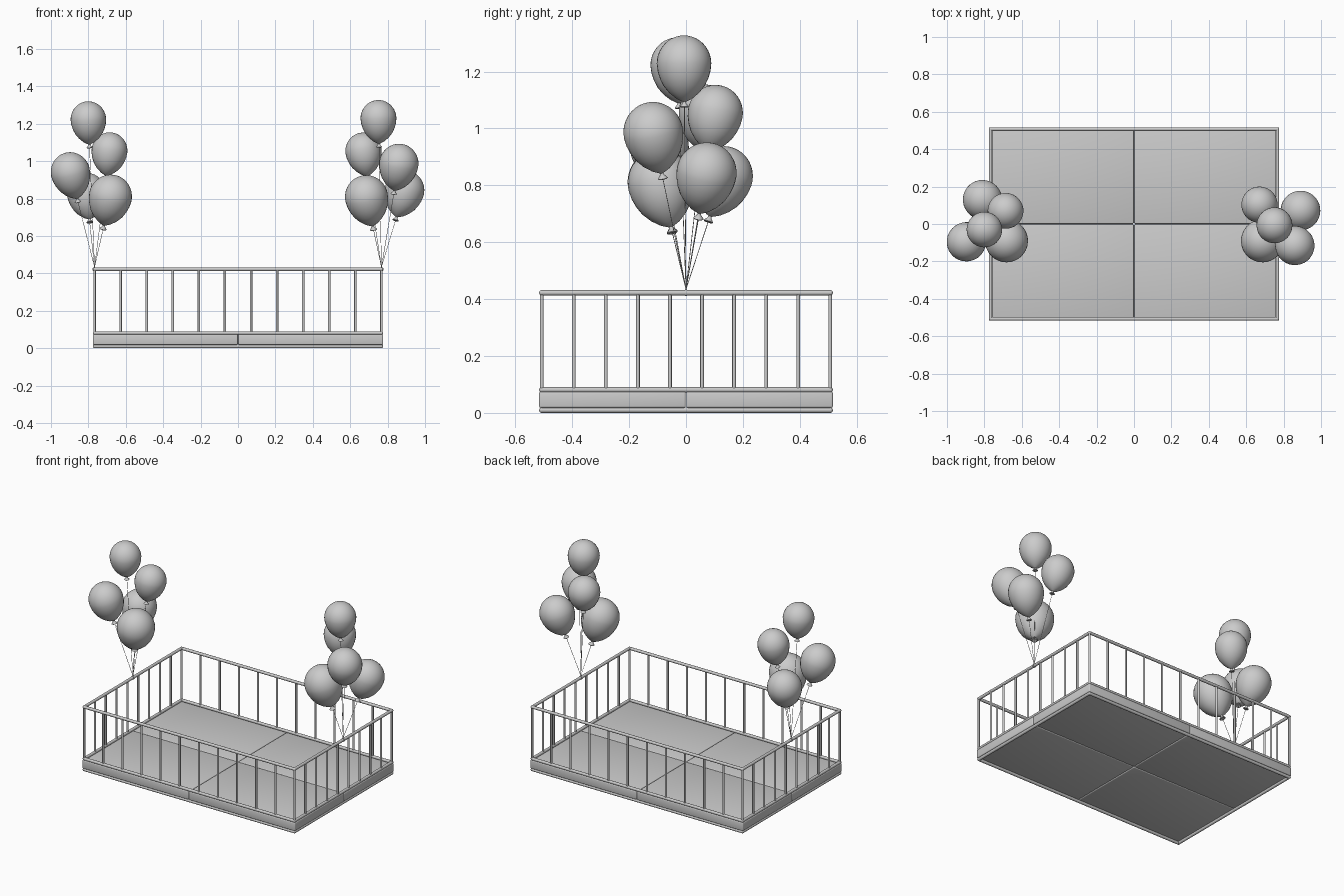
import bpy, bmesh, math
from mathutils import Vector

cube = bpy.data.objects.get("Cube")
if cube:
    bpy.data.objects.remove(cube)

grey = bpy.data.materials.new("light_grey")
grey.use_nodes = True
COLOUR = (0.6, 0.6, 0.6, 1)
grey.diffuse_color = COLOUR
grey.node_tree.nodes["Principled BSDF"].inputs["Base Color"].default_value = COLOUR


def finish(name, bm, angle=40):
    """Turn a bmesh into a shaded object."""
    bmesh.ops.recalc_face_normals(bm, faces=bm.faces[:])
    mesh = bpy.data.meshes.new(name)
    bm.to_mesh(mesh)
    bm.free()
    mesh.materials.append(grey)
    obj = bpy.data.objects.new(name, mesh)
    bpy.context.collection.objects.link(obj)
    bpy.ops.object.select_all(action='DESELECT')
    obj.select_set(True)
    bpy.context.view_layer.objects.active = obj
    bpy.ops.object.shade_smooth_by_angle(angle=math.radians(angle))
    return obj


def tube(bm, start, end, radius, sides=12):
    """Add a straight round bar between two points."""
    start, end = Vector(start), Vector(end)
    axis = end - start
    geo = bmesh.ops.create_cone(bm, cap_ends=True, segments=sides, radius1=radius,
                                radius2=radius, depth=axis.length)
    turn = axis.to_track_quat('Z', 'Y').to_matrix()
    bmesh.ops.rotate(bm, verts=geo["verts"], matrix=turn)
    bmesh.ops.translate(bm, verts=geo["verts"], vec=(start + end) / 2)


X, Y = 0.767, 0.507           # rail centre lines
RAIL, POST = 0.0095, 0.0065   # radii
LOW, TOP = 0.081, 0.422       # rail heights

# Rectangular rail loops with rounded corners
for name, z in (("bottom_rail", RAIL), ("lower_rail", LOW), ("top_rail", TOP)):
    bm = bmesh.new()
    corners = [Vector(c) for c in ((-X, -Y, z), (X, -Y, z), (X, Y, z), (-X, Y, z))]
    for i, c in enumerate(corners):
        tube(bm, c, corners[(i + 1) % 4], RAIL)
        ball = bmesh.ops.create_uvsphere(bm, u_segments=12, v_segments=8, radius=RAIL)
        bmesh.ops.translate(bm, verts=ball["verts"], vec=c)
    finish(name, bm)

# Upright posts
bm = bmesh.new()
for side in (-1, 1):
    for i in range(12):
        x = -X + 2 * X * i / 11
        tube(bm, (x, side * Y, LOW), (x, side * Y, TOP), POST)
    for i in range(1, 9):
        y = -Y + 2 * Y * i / 9
        tube(bm, (side * X, y, LOW), (side * X, y, TOP), POST)
finish("railing_posts", bm)

# Four floor panels meeting at a cross seam
GAP = 0.001
for sx, across in ((-1, "right"), (1, "left")):
    for sy, along in ((-1, "front"), (1, "back")):
        bm = bmesh.new()
        bmesh.ops.create_cube(bm, size=1)
        w, d = X + RAIL - GAP, Y + RAIL - GAP
        bmesh.ops.scale(bm, verts=bm.verts[:], vec=(w, d, 0.056))
        bmesh.ops.translate(bm, verts=bm.verts[:],
                            vec=(sx * (GAP + w / 2), sy * (GAP + d / 2), 0.046))
        bmesh.ops.bevel(bm, geom=bm.edges[:], offset=0.006, segments=3,
                        profile=0.5, affect='EDGES')
        finish(f"floor_panel_{along}_{across}", bm)

# Balloon outline for a unit radius: dome, tapering body, neck, flared knot
profile = [(math.cos(a), 1.03 * math.sin(a))
           for a in (math.radians(90 - 9 * i) for i in range(11))]
profile[0] = (0, 1.03)
profile += [(0.97, -0.27), (0.89, -0.54), (0.76, -0.81), (0.56, -1.06),
            (0.31, -1.27), (0.14, -1.36), (0.06, -1.4), (0.07, -1.46),
            (0.17, -1.58), (0.13, -1.61), (0, -1.55)]


def balloon(name, centre, radius, tie):
    centre = Vector(centre)
    axis = (centre - tie).normalized()
    bm = bmesh.new()
    verts = [bm.verts.new((r * radius, 0, h * radius)) for r, h in profile]
    edges = [bm.edges.new(pair) for pair in zip(verts, verts[1:])]
    bmesh.ops.spin(bm, geom=verts + edges, cent=(0, 0, 0), axis=(0, 0, 1),
                   angle=math.tau, steps=32, use_duplicate=False)
    bmesh.ops.remove_doubles(bm, verts=bm.verts[:], dist=0.0001)
    obj = finish(name, bm, 60)
    obj.rotation_mode = 'QUATERNION'
    obj.rotation_quaternion = axis.to_track_quat('Z', 'Y')
    obj.location = centre
    # String from the rail to the knot
    bm = bmesh.new()
    tube(bm, tie, centre - axis * radius * 1.55, 0.0013, 6)
    finish(name + "_string", bm)


bunches = {
    "right": (-X, [((-0.80, -0.03, 1.222), 0.095), ((-0.687, 0.07, 1.055), 0.096),
                   ((-0.896, -0.095, 0.94), 0.105), ((-0.81, 0.13, 0.83), 0.105),
                   ((-0.682, -0.09, 0.81), 0.115)]),
    "left": (X, [((0.751, -0.007, 1.228), 0.096), ((0.671, 0.103, 1.053), 0.097),
                 ((0.86, -0.115, 0.985), 0.105), ((0.89, 0.072, 0.842), 0.106),
                 ((0.687, -0.09, 0.807), 0.115)]),
}
for side, (x, items) in bunches.items():
    tie = Vector((x, 0, TOP + RAIL + 0.003))
    for i, (centre, radius) in enumerate(items):
        balloon(f"balloon_{side}_{i + 1}", centre, radius, tie)
    # String wound round the rail, with a small knot on top
    bm = bmesh.new()
    for y in (-0.003, 0, 0.003):
        tube(bm, (x, y - 0.0013, TOP), (x, y + 0.0013, TOP), RAIL + 0.002, 16)
    knot = bmesh.ops.create_uvsphere(bm, u_segments=10, v_segments=6, radius=0.004)
    bmesh.ops.translate(bm, verts=knot["verts"], vec=tie)
    finish(f"string_tie_{side}", bm)
